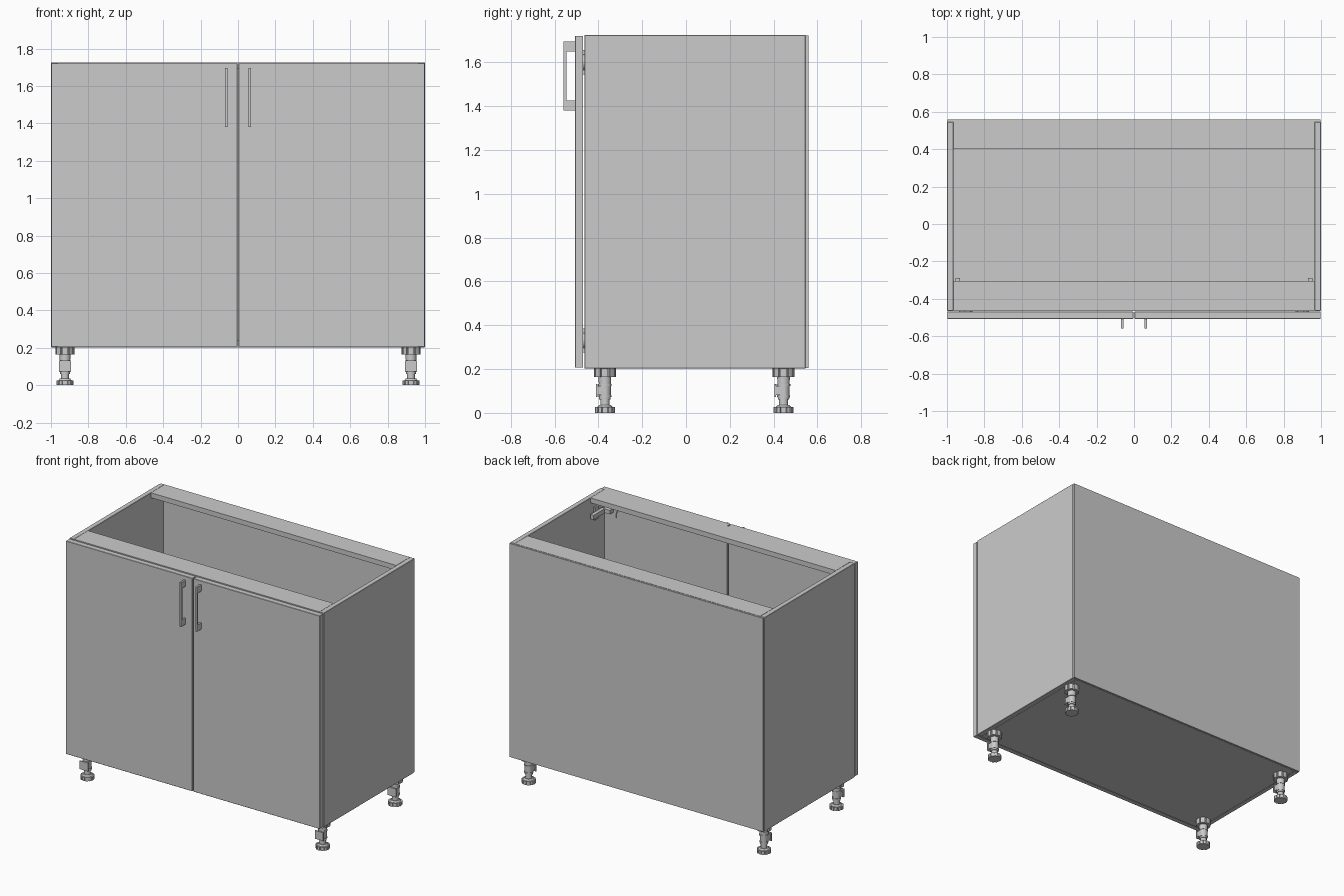
import bpy, bmesh, math
from mathutils import Matrix, Vector

if "Cube" in bpy.data.objects:
    bpy.data.objects.remove(bpy.data.objects["Cube"])


def add_box(bm, lo, hi):
    lo, hi = Vector(lo), Vector(hi)
    m = Matrix.Translation((lo + hi) / 2) @ Matrix.Diagonal((*(hi - lo), 1))
    bmesh.ops.create_cube(bm, size=1, matrix=m)


def add_cyl(bm, c, r1, r2, depth, axis='Z', seg=24):
    rot = {'Z': Matrix(), 'Y': Matrix.Rotation(math.pi / 2, 4, 'X'),
           'X': Matrix.Rotation(math.pi / 2, 4, 'Y')}[axis]
    bmesh.ops.create_cone(bm, cap_ends=True, segments=seg, radius1=r1, radius2=r2,
                          depth=depth, matrix=Matrix.Translation(c) @ rot)


def add_notched_disc(bm, c, r_out, r_in, z0, z1, lobes, fill=0.7):
    # prism whose rim alternates between wide lobes and narrow notches
    pts = []
    step = 2 * math.pi / lobes
    for i in range(lobes):
        a, half = i * step, step * fill / 2
        gap = step * (1 - fill) / 2 * 0.8
        for t, r in ((-half - gap / 2, r_in), (-half, r_out), (0, r_out),
                     (half, r_out), (half + gap / 2, r_in)):
            pts.append((c[0] + r * math.cos(a + t), c[1] + r * math.sin(a + t), z0))
    face = bm.faces.new([bm.verts.new(p) for p in pts])
    new = bmesh.ops.extrude_face_region(bm, geom=[face])['geom']
    bmesh.ops.translate(bm, vec=(0, 0, z1 - z0),
                        verts=[v for v in new if isinstance(v, bmesh.types.BMVert)])


def finish(name, bm, smooth=False, bevel=0):
    bmesh.ops.recalc_face_normals(bm, faces=bm.faces)
    me = bpy.data.meshes.new(name)
    bm.to_mesh(me)
    bm.free()
    ob = bpy.data.objects.new(name, me)
    bpy.context.collection.objects.link(ob)
    if bevel:
        mod = ob.modifiers.new("edge", 'BEVEL')
        mod.width, mod.segments = bevel, 1
    if smooth:
        bpy.ops.object.select_all(action='DESELECT')
        ob.select_set(True)
        bpy.context.view_layer.objects.active = ob
        bpy.ops.object.shade_smooth_by_angle(angle=math.radians(35))
    return ob


def panel(name, lo, hi, bevel=0.0):
    bm = bmesh.new()
    add_box(bm, lo, hi)
    return finish(name, bm, bevel=bevel)


Z0, Z1, T = 0.203, 1.725, 0.035
YF, YB = -0.464, 0.558
XI = 1 - T

# carcass: floor, top rails, back sheet
panel("bottom_panel", (-XI, YF, Z0), (XI, YB - 0.012, Z0 + T))
panel("front_top_rail", (-XI, YF, Z1 - T), (XI, -0.305, Z1))
panel("back_top_rail", (-XI, 0.40, Z1 - T), (XI, YB - 0.012, Z1))
panel("back_panel", (-0.997, YB - 0.012, Z0 + 0.002), (0.997, YB, Z1 - 0.002))

for s, side in ((-1, "left"), (1, "right")):
    def span(a, b):
        return sorted((s * a, s * b))

    # side panel and door
    x0, x1 = span(XI, 1)
    panel(side + "_side_panel", (x0, YF, Z0), (x1, YB - 0.012, Z1), 0.002)
    x0, x1 = span(0.003, 0.998)
    panel(side + "_door", (x0, -0.507, Z0 + 0.003), (x1, -0.469, Z1 - 0.004), 0.002)

    # square bow handle
    x0, x1 = span(0.056, 0.069)
    bm = bmesh.new()
    prof = [(-0.506, 1.38), (-0.56, 1.38), (-0.56, 1.695), (-0.506, 1.695),
            (-0.506, 1.65), (-0.546, 1.65), (-0.546, 1.425), (-0.506, 1.425)]
    f = bm.faces.new([bm.verts.new((x0, y, z)) for y, z in prof])
    ext = bmesh.ops.extrude_face_region(bm, geom=[f])['geom']
    bmesh.ops.translate(bm, vec=(x1 - x0, 0, 0),
                        verts=[v for v in ext if isinstance(v, bmesh.types.BMVert)])
    finish(side + "_handle", bm)

    # concealed hinges: plate on side panel, arm, cup on door
    for z, lvl in ((0.33, "lower"), (1.60, "upper")):
        bm = bmesh.new()
        x0, x1 = span(XI - 0.012, XI)
        add_box(bm, (x0, -0.385, z - 0.045), (x1, -0.34, z + 0.045))
        x0, x1 = span(XI - 0.035, XI - 0.010)
        add_box(bm, (x0, -0.42, z - 0.016), (x1, -0.29, z + 0.016))
        x0, x1 = span(XI - 0.075, XI - 0.02)
        add_box(bm, (x0, -0.462, z - 0.014), (x1, -0.415, z + 0.014))
        add_cyl(bm, (s * (XI - 0.065), -0.465, z), 0.036, 0.036, 0.014, 'Y')
        x0, x1 = span(XI - 0.09, XI - 0.055)
        add_box(bm, (x0, -0.469, z - 0.055), (x1, -0.464, z + 0.055))
        finish(f"{side}_{lvl}_hinge", bm, smooth=True)

    # adjustable legs: flange, socket, plinth clip, threaded stem, notched foot
    for y, row in ((-0.37, "front"), (0.445, "back")):
        x = s * 0.925
        bm = bmesh.new()
        add_notched_disc(bm, (x, y), 0.05, 0.041, 0.163, Z0, 8, 0.75)
        add_cyl(bm, (x, y, 0.115), 0.026, 0.029, 0.11)
        add_cyl(bm, (x, y, 0.045), 0.021, 0.021, 0.04)
        add_box(bm, (x - 0.033, y - 0.041, 0.073), (x + 0.033, y - 0.034, 0.132))
        for dx in (-0.022, 0.022):
            add_box(bm, (x + dx - 0.005, y - 0.036, 0.082),
                    (x + dx + 0.005, y + 0.006, 0.122))
        add_cyl(bm, (x, y, 0.127), 0.031, 0.031, 0.008)
        add_cyl(bm, (x, y, 0.076), 0.030, 0.030, 0.008)
        add_notched_disc(bm, (x, y), 0.046, 0.040, 0.0, 0.026, 12)
        add_cyl(bm, (x, y, 0.03), 0.036, 0.028, 0.01)
        finish(f"{row}_{side}_leg", bm, smooth=True)
